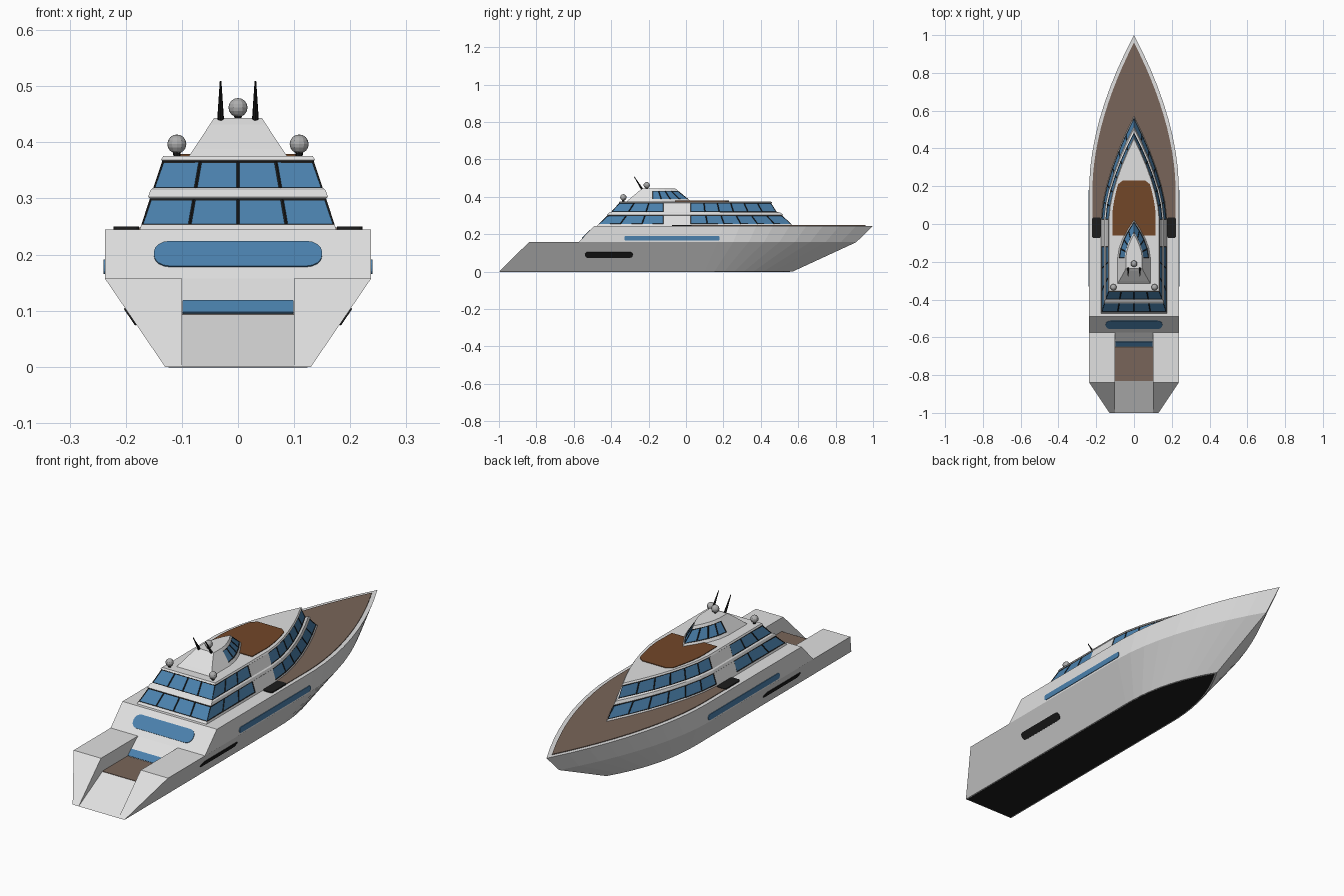
import bpy, bmesh, math
from mathutils import Vector

cube = bpy.data.objects.get("Cube")
if cube:
    bpy.data.objects.remove(cube)


def material(name, rgb):
    m = bpy.data.materials.new(name)
    m.use_nodes = True
    m.diffuse_color = (*rgb, 1)
    m.node_tree.nodes["Principled BSDF"].inputs["Base Color"].default_value = (*rgb, 1)
    return m


WHITE = material("white_paint", (0.75, 0.75, 0.75))
GLASS = material("blue_glass", (0.07, 0.22, 0.42))
TEAK = material("teak_deck", (0.19, 0.13, 0.10))
TAN = material("brown_sun_deck", (0.17, 0.063, 0.022))
BLACK = material("black_trim", (0.012, 0.012, 0.012))
GREY = material("grey_dome", (0.42, 0.42, 0.42))


def finish(bm, name, *mats):
    bmesh.ops.recalc_face_normals(bm, faces=bm.faces)
    mesh = bpy.data.meshes.new(name)
    bm.to_mesh(mesh)
    bm.free()
    for m in mats:
        mesh.materials.append(m)
    obj = bpy.data.objects.new(name, mesh)
    bpy.context.collection.objects.link(obj)
    return obj


def mirrored(half):
    """Close a half outline with its mirror image across x = 0."""
    return half + [(-x, y) for x, y in reversed(half) if x > 1e-5]


def bow_curve(w, shoulder, tip, power, n):
    """Points of a pointed arch from the shoulder to the tip."""
    pts = []
    for i in range(n + 1):
        t = i / n
        pts.append((w * (1 - t ** power), shoulder + (tip - shoulder) * t))
    return pts


def outline(w, aft, shoulder, tip, power, n, pillar=None):
    half = [(0, aft), (w / 2, aft), (w, aft)]
    if pillar is not None:
        half += [(w, aft + (pillar - aft) * i / 3) for i in (1, 2, 3)]
    return mirrored(half + bow_curve(w, shoulder, tip, power, n))


def loft(name, rings, bands=(), glazed=None):
    """Skin stacked outlines; glazed faces of the bands become framed panes."""
    bm = bmesh.new()
    loops = [[bm.verts.new((x, y, z)) for x, y in pts] for z, pts in rings]
    panes = []
    for k, (a, b) in enumerate(zip(loops, loops[1:])):
        for i in range(len(a)):
            j = (i + 1) % len(a)
            f = bm.faces.new((a[i], a[j], b[j], b[i]))
            if k in bands and glazed(f.calc_center_median()):
                f.material_index = 1
                panes.append(f)
    bm.faces.new(loops[0])
    bm.faces.new(loops[-1])
    bmesh.ops.recalc_face_normals(bm, faces=bm.faces)
    if panes:
        bmesh.ops.inset_individual(bm, faces=panes, thickness=0.004, depth=-0.002)
        for f in panes:
            f.material_index = 2
    return finish(bm, name, WHITE, BLACK, GLASS)


def prism(name, points, offset, mat):
    """Extrude a flat polygon along an offset."""
    bm = bmesh.new()
    face = bm.faces.new([bm.verts.new(p) for p in points])
    new = bmesh.ops.extrude_face_region(bm, geom=[face])["geom"]
    bmesh.ops.translate(bm, vec=offset, verts=[v for v in new if isinstance(v, bmesh.types.BMVert)])
    if not face.is_valid or len(bm.faces) < len(points) + 2:
        bm.faces.new([v for v in bm.verts][:len(points)])
    return finish(bm, name, mat)


def deck_plate(name, half, z, mat, thick=0.004):
    return prism(name, [(x, y, z) for x, y in mirrored(half)], (0, 0, thick), mat)


def panel(name, centre, u, v, length, height, radius, mat):
    """Rounded plate lying in the plane of directions u and v."""
    c, u, v = Vector(centre), Vector(u).normalized(), Vector(v).normalized()
    pts = []
    for q, (sx, sy) in enumerate([(1, 1), (-1, 1), (-1, -1), (1, -1)]):
        for k in range(5):
            a = math.pi / 2 * (q + k / 4)
            pts.append(c + u * (sx * (length / 2 - radius) + radius * math.cos(a))
                       + v * (sy * (height / 2 - radius) + radius * math.sin(a)))
    n = u.cross(v) * 0.003
    return prism(name, [p - n for p in pts], 2 * n, mat)


def convex(name, points, mat):
    bm = bmesh.new()
    for p in points:
        bm.verts.new(p)
    bmesh.ops.convex_hull(bm, input=bm.verts)
    bmesh.ops.dissolve_limit(bm, angle_limit=0.01, verts=bm.verts, edges=bm.edges)
    return finish(bm, name, mat)


# Hull: flared lower part and upright upper part
BEAM, KEEL, SHELF, DECK, STEP = 0.237, 0.13, 0.157, 0.245, -0.575
shelf_ring = outline(BEAM, STEP, 0.17, 0.91, 1.8, 9)
loft("lower_hull", [(0, outline(KEEL, STEP, 0.1, 0.57, 2.2, 9)), (SHELF, shelf_ring)])
loft("upper_hull", [(SHELF, shelf_ring), (DECK, outline(BEAM, -0.49, 0.2, 1.0, 1.8, 9))])
bottom = [(0, -0.995), (KEEL - 0.006, -0.995)] + bow_curve(KEEL - 0.006, 0.1, 0.555, 2.2, 9)
deck_plate("hull_bottom", bottom, -0.001, BLACK, 0.002)

# Stern: two wings around a sunken boarding deck
WELL = 0.1
for side, s in (("left", 1), ("right", -1)):
    wing = []
    for x_low, x_high in ((WELL, WELL), (KEEL, BEAM)):
        wing += [(s * x_low, -1, 0), (s * x_low, STEP, 0),
                 (s * x_high, -0.84, SHELF), (s * x_high, STEP, SHELF)]
    convex(side + "_stern_wing", wing, WHITE)
ramp = [(-1, 0), (-0.83, 0.093), (-0.65, 0.093), (STEP, SHELF), (STEP, 0)]
prism("stern_ramp", [(-WELL, y, z) for y, z in ramp], (2 * WELL, 0, 0), WHITE)
deck_plate("stern_deck", [(0, -0.83), (WELL, -0.83), (WELL, -0.65), (0, -0.65)], 0.091, TEAK)
panel("stern_low_window", (0, -0.635, 0.106), (1, 0, 0), (0, 0.075, 0.064), 0.198, 0.033, 0.002, GLASS)
panel("stern_window", (0, -0.533, 0.2), (1, 0, 0), (0, 0.085, 0.088), 0.3, 0.062, 0.028, GLASS)

# Hull side windows and vents, side deck pads
for side, s in (("left", 1), ("right", -1)):
    panel(side + "_hull_window", (s * BEAM, -0.075, 0.178), (0, 1, 0), (0, 0, 1), 0.51, 0.026, 0.01, GLASS)
    panel(side + "_hull_vent", (s * 0.191, -0.412, 0.09), (0, 1, 0), (s * 0.107, 0, SHELF), 0.255, 0.036, 0.015, BLACK)
    panel(side + "_deck_pad", (s * 0.199, -0.02, DECK + 0.002), (0, 1, 0), (1, 0, 0), 0.11, 0.046, 0.01, BLACK)

# Fore deck planking
deck_plate("fore_deck", [(0, 0.02), (0.22, 0.02)] + bow_curve(0.22, 0.19, 0.96, 1.8, 12), DECK - 0.001, TEAK)

# Two-storey cabin: height, half width, aft end, bow tip
PILLAR_AFT, PILLAR_FORE = -0.12, 0.025
cabin = [(0.245, 0.175, -0.475, 0.575), (0.254, 0.172, -0.467, 0.563),
         (0.300, 0.157, -0.42, 0.515), (0.303, 0.160, -0.422, 0.520),
         (0.315, 0.156, -0.41, 0.505), (0.319, 0.151, -0.40, 0.485),
         (0.367, 0.135, -0.357, 0.455), (0.369, 0.137, -0.36, 0.462),
         (0.376, 0.133, -0.355, 0.450)]
loft("cabin", [(z, outline(w, aft, PILLAR_FORE, tip, 1.6, 6, PILLAR_AFT)) for z, w, aft, tip in cabin],
     (1, 5), lambda c: not PILLAR_AFT < c.y < PILLAR_FORE)

# Sun deck on the cabin roof
sun = [(0, -0.06), (0.113, -0.06), (0.115, 0.04)]
sun += [p for p in bow_curve(0.115, 0.04, 0.43, 1.6, 16) if 0.05 < p[1] < 0.215]
deck_plate("sun_deck", sun + [(0.06, 0.23), (0, 0.23)], 0.375, TAN)

# Bridge on top
bridge = [(0.376, 0.087, -0.315, 0.025), (0.388, 0.079, -0.302, 0.012),
          (0.432, 0.050, -0.25, -0.042), (0.443, 0.043, -0.235, -0.055)]
loft("bridge", [(z, outline(w, aft, -0.18, tip, 1.7, 4)) for z, w, aft, tip in bridge],
     (1,), lambda c: c.y > -0.18)


# Domes and antennas
def cone(name, base, top, r1, r2, mat):
    base, top = Vector(base), Vector(top)
    axis = top - base
    bm = bmesh.new()
    bmesh.ops.create_cone(bm, cap_ends=True, segments=8, radius1=r1, radius2=r2, depth=axis.length)
    obj = finish(bm, name, mat)
    obj.location = (base + top) / 2
    obj.rotation_euler = axis.to_track_quat("Z", "Y").to_euler()


def dome(name, x, y, floor, z):
    bm = bmesh.new()
    bmesh.ops.create_uvsphere(bm, u_segments=12, v_segments=8, radius=0.017)
    finish(bm, name, GREY).location = (x, y, z)
    cone(name + "_stand", (x, y, floor), (x, y, z - 0.01), 0.006, 0.008, BLACK)


dome("bridge_dome", 0, -0.21, 0.442, 0.462)
for side, s in (("left", 1), ("right", -1)):
    dome(side + "_dome", s * 0.109, -0.335, 0.375, 0.397)
    cone(side + "_antenna", (s * 0.031, -0.235, 0.441), (s * 0.031, -0.278, 0.509), 0.006, 0.0015, BLACK)
